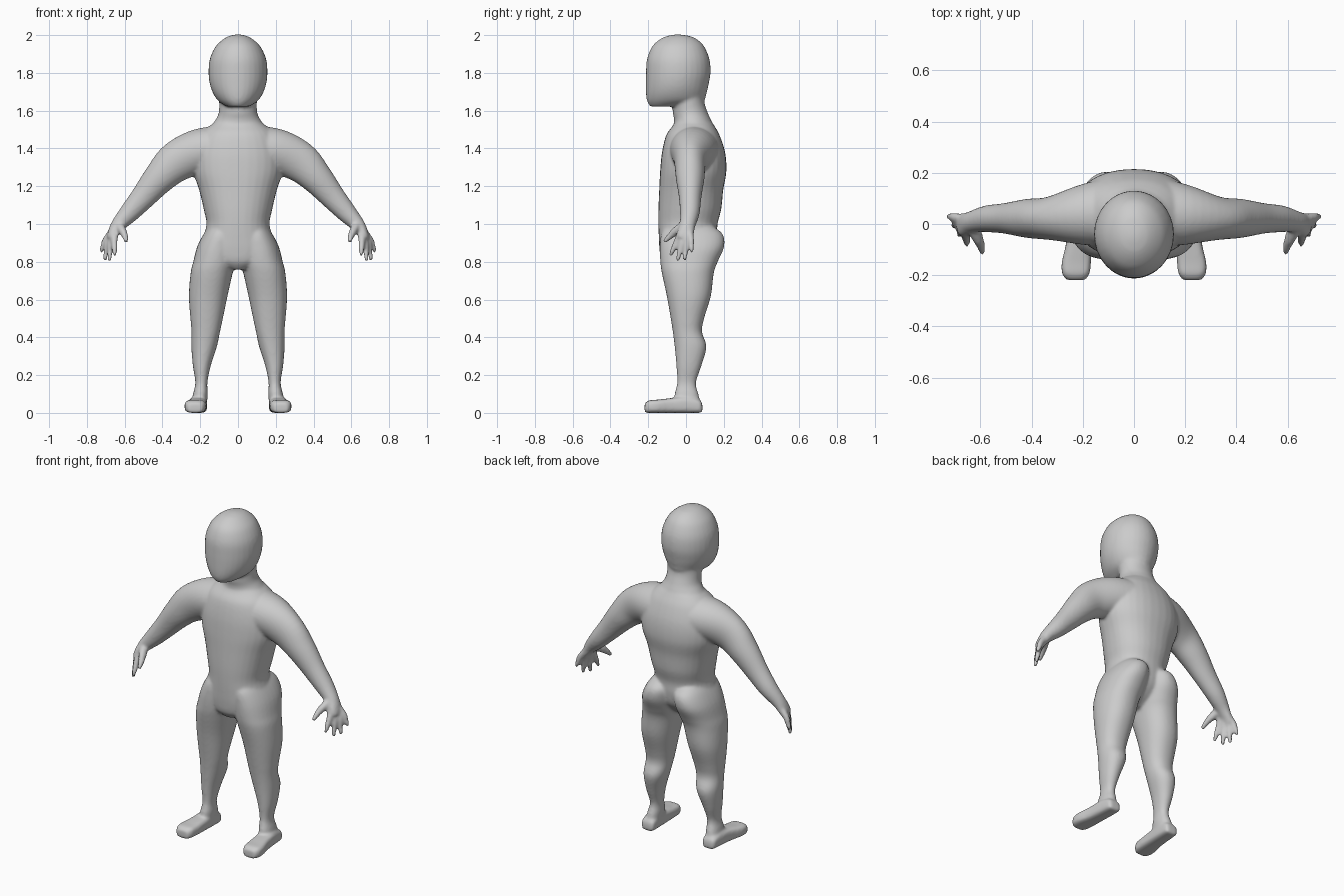
import bpy, bmesh, math
from mathutils import Vector

if "Cube" in bpy.data.objects:
    bpy.data.objects.remove(bpy.data.objects["Cube"])

parts = []


def smooth_rows(rows, n=5):
    """Catmull-Rom interpolation between rows of numbers."""
    out = []
    for i in range(len(rows) - 1):
        a, b, c, d = (rows[max(i - 1, 0)], rows[i], rows[i + 1],
                      rows[min(i + 2, len(rows) - 1)])
        for k in range(n):
            t = k / n
            out.append([0.5 * (2 * q + (r - p) * t + (2 * p - 5 * q + 4 * r - s) * t * t
                               + (3 * q - p - 3 * r + s) * t ** 3)
                        for p, q, r, s in zip(a, b, c, d)])
    out.append(list(rows[-1]))
    return out


def loft(name, sections, power=2.0, sides=32):
    """Skin closed sections, each given as (centre, u axis, v axis)."""
    bm = bmesh.new()
    rings = []
    for c, u, v in sections:
        ring = []
        for k in range(sides):
            a = 2 * math.pi * k / sides
            ca, sa = math.cos(a), math.sin(a)
            p = c + u * math.copysign(abs(ca) ** (2 / power), ca) \
                  + v * math.copysign(abs(sa) ** (2 / power), sa)
            ring.append(bm.verts.new(p))
        rings.append(ring)
    for r, s in zip(rings, rings[1:]):
        for k in range(sides):
            j = (k + 1) % sides
            bm.faces.new((r[k], r[j], s[j], s[k]))
    bm.faces.new(rings[0])
    bm.faces.new(rings[-1])
    bmesh.ops.recalc_face_normals(bm, faces=bm.faces)
    me = bpy.data.meshes.new(name)
    bm.to_mesh(me)
    bm.free()
    ob = bpy.data.objects.new(name, me)
    bpy.context.collection.objects.link(ob)
    parts.append(ob)


def upright(name, rows, side=1, power=2.0):
    """Rows: z, x min, x max, y front, y back."""
    loft(name, [(Vector((side * (x0 + x1) / 2, (y0 + y1) / 2, z)),
                 Vector(((x1 - x0) / 2, 0, 0)), Vector((0, (y1 - y0) / 2, 0)))
                for z, x0, x1, y0, y1 in smooth_rows(rows)], power)


def tube(name, rows, side=1):
    """Rows: x, y, z, radius in the front plane, radius along y."""
    rows = smooth_rows(rows)
    pts = [Vector((side * r[0], r[1], r[2])) for r in rows]
    secs = []
    for i, r in enumerate(rows):
        t = (pts[min(i + 1, len(pts) - 1)] - pts[max(i - 1, 0)]).normalized()
        y = Vector((0, 1, 0))
        v = (y - t * y.dot(t)).normalized()
        secs.append((pts[i], t.cross(v) * r[3], v * r[4]))
    loft(name, secs)


def centred(rows):
    return [(z, -w, w, f, b) for z, w, f, b in rows]


# Head, neck and torso
upright("head", centred([
    (2.003, .015, -.06, -.03), (1.992, .055, -.11, .03), (1.965, .095, -.155, .075),
    (1.93, .125, -.185, .102), (1.87, .15, -.207, .125), (1.8, .156, -.212, .13),
    (1.74, .149, -.213, .12), (1.69, .131, -.212, .108), (1.65, .103, -.206, .09),
    (1.622, .06, -.19, .0)]))
upright("neck", centred([
    (1.74, .1, -.06, .1), (1.65, .1, -.07, .097), (1.59, .102, -.07, .115),
    (1.55, .12, -.063, .133), (1.48, .17, -.07, .165)]))
upright("torso", centred([
    (1.55, .1, -.055, .13), (1.52, .15, -.07, .15), (1.47, .2, -.105, .178),
    (1.38, .235, -.127, .207), (1.28, .237, -.137, .214), (1.18, .206, -.142, .197),
    (1.08, .182, -.146, .187), (1.0, .167, -.146, .167), (.93, .185, -.144, .165),
    (.86, .2, -.14, .15), (.8, .15, -.13, .1), (.76, .05, -.1, .04)]), power=2.2)

for s, label in ((1, "left"), (-1, "right")):
    # Leg from hip to ankle
    upright("leg_" + label, [
        (1.0, .05, .14, -.09, .12), (.95, .005, .18, -.13, .192), (.88, .003, .216, -.138, .202),
        (.8, .012, .237, -.136, .168), (.74, .028, .251, -.128, .147), (.62, .055, .26, -.102, .132),
        (.5, .08, .252, -.081, .096), (.43, .095, .246, -.07, .085), (.35, .112, .247, -.06, .108),
        (.25, .144, .239, -.051, .082), (.16, .162, .226, -.047, .053), (.1, .16, .238, -.06, .066),
        (.04, .166, .246, -.06, .08)], s, 2.2)
    # Foot, sections along y: y, x centre, half width, top height
    foot = smooth_rows([(.087, .206, .03, .045), (.07, .207, .042, .07), (.0, .21, .047, .085),
                        (-.08, .216, .05, .078), (-.15, .225, .057, .07), (-.195, .227, .053, .066),
                        (-.219, .227, .035, .05)])
    loft("foot_" + label, [(Vector((s * x, y, h / 2)), Vector((w, 0, 0)), Vector((0, 0, h / 2)))
                           for y, x, w, h in foot], 3.5)
    # Arm from inside the chest to the wrist
    tube("arm_" + label, [
        (.06, .05, 1.39, .13, .14), (.2, .035, 1.385, .12, .118), (.325, .022, 1.33, .108, .085),
        (.415, .022, 1.245, .086, .076), (.5, .022, 1.145, .067, .06), (.575, .02, 1.06, .053, .052),
        (.635, .008, .995, .038, .042), (.665, -.003, .95, .026, .045), (.678, -.008, .92, .018, .04)], s)
    # Fingers: knuckle and tip
    for i, (k, t) in enumerate((((.655, -.046, .915), (.652, -.083, .832)),
                                ((.672, -.022, .905), (.682, -.045, .803)),
                                ((.687, .004, .907), (.705, -.008, .808)),
                                ((.698, .026, .92), (.727, .03, .85)))):
        m = [(a + b) / 2 for a, b in zip(k, t)]
        tube(f"finger_{i}_{label}", [(.645, .005 + .4 * k[1], .985, .02, .02), (*k, .018, .017),
                                     (*m, .0155, .0145), (*t, .01, .01)], s)
    tube("thumb_" + label, [(.635, .0, 1.0, .025, .025), (.612, -.05, .965, .022, .024),
                            (.598, -.085, .935, .017, .017), (.592, -.115, .905, .011, .011)], s)

# Merge everything into one smooth skin
bpy.ops.object.select_all(action='DESELECT')
for ob in parts:
    ob.select_set(True)
body = parts[2]
bpy.context.view_layer.objects.active = body
bpy.ops.object.join()
body.name = "body"
rem = body.modifiers.new("skin", 'REMESH')
rem.mode = 'VOXEL'
rem.voxel_size = 0.008
soft = body.modifiers.new("soften", 'SMOOTH')
soft.factor = 0.5
soft.iterations = 8
bpy.ops.object.convert(target='MESH')
bpy.ops.object.shade_smooth()
